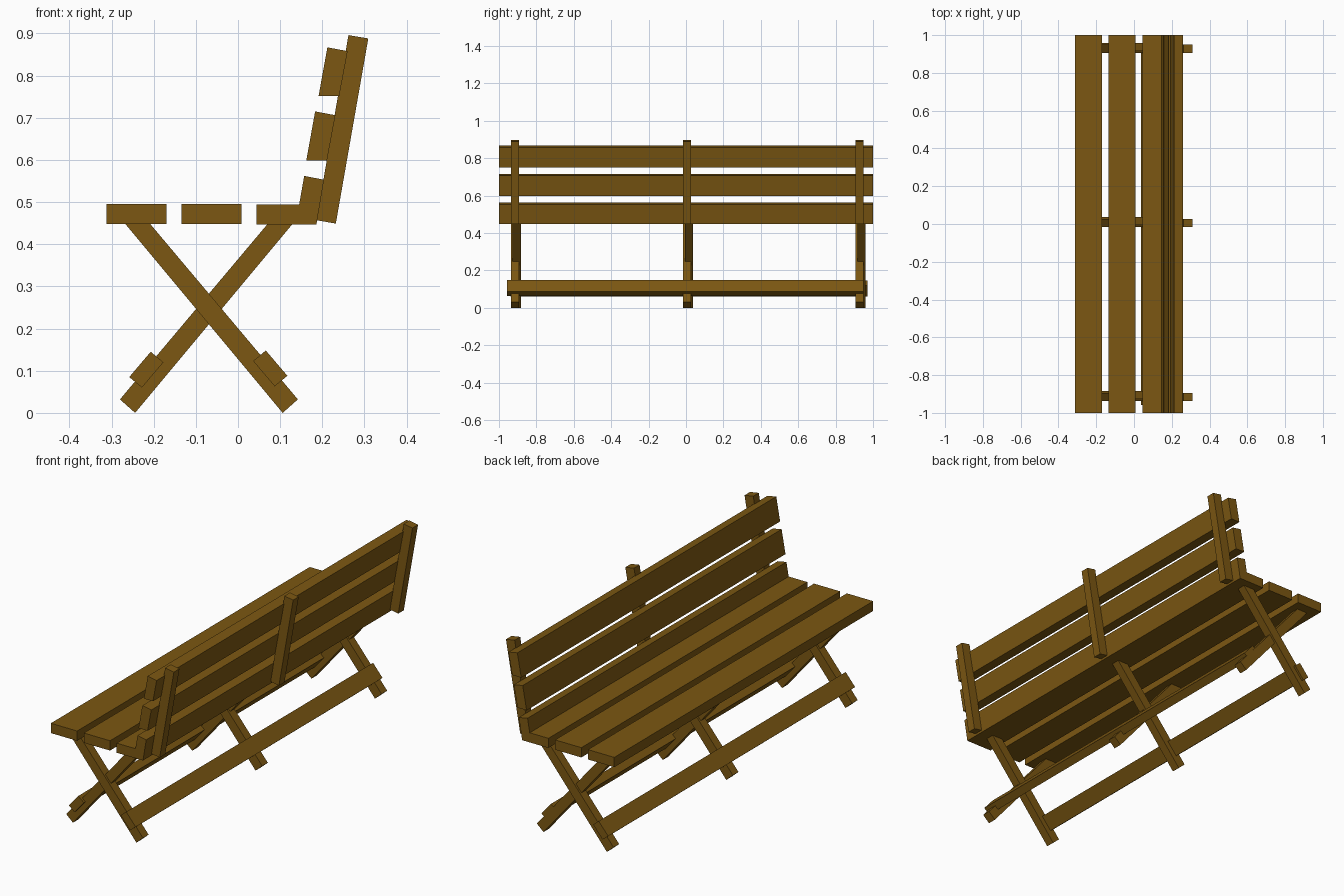
import bpy, bmesh

if "Cube" in bpy.data.objects:
    bpy.data.objects.remove(bpy.data.objects["Cube"])

wood = bpy.data.materials.new("brown wood")
wood.diffuse_color = (0.2, 0.096, 0.006, 1)
wood.use_nodes = True
wood.node_tree.nodes["Principled BSDF"].inputs["Base Color"].default_value = wood.diffuse_color


def extrude(name, profile, y0, y1):
    """Prism: an x/z profile drawn along y."""
    bm = bmesh.new()
    face = bm.faces.new([bm.verts.new((x, y0, z)) for x, z in profile])
    out = bmesh.ops.extrude_face_region(bm, geom=[face])
    moved = [v for v in out["geom"] if isinstance(v, bmesh.types.BMVert)]
    bmesh.ops.translate(bm, verts=moved, vec=(0, y1 - y0, 0))
    bmesh.ops.recalc_face_normals(bm, faces=bm.faces)
    me = bpy.data.meshes.new(name)
    bm.to_mesh(me)
    bm.free()
    me.materials.append(wood)
    ob = bpy.data.objects.new(name, me)
    bpy.context.collection.objects.link(ob)
    return ob


def mirror(profile, axis=-0.069):
    return [(2 * axis - x, z) for x, z in profile]


# Two flat seat slats
for i, x in enumerate((-0.312, -0.134)):
    extrude(f"seat_slat_{i + 1}",
            [(x, 0.448), (x + 0.142, 0.448), (x + 0.142, 0.496), (x, 0.496)], -1, 1)

# Rear seat slat joined to the lowest back slat
extrude("rear_seat_and_low_back_slat",
        [(0.044, 0.447), (0.186, 0.447), (0.204, 0.553), (0.157, 0.562),
         (0.145, 0.494), (0.044, 0.494)], -1, 1)

# Upper back slats, leaning, with level undersides
for i, (x, z) in enumerate(((0.162, 0.599), (0.191, 0.751))):
    extrude(f"back_slat_{i + 1}",
            [(x, z), (x + 0.049, z), (x + 0.069, z + 0.107), (x + 0.021, z + 0.116)], -1, 1)

# Back posts and crossed legs at three stations
post = [(0.186, 0.457), (0.232, 0.449), (0.309, 0.888), (0.262, 0.896)]
leg = [(0.106, 0.0), (0.142, 0.032), (-0.209, 0.449), (-0.268, 0.449)]
h = 0.0215
for i, y in enumerate((-0.915, 0.006, 0.928)):
    extrude(f"back_post_{i + 1}", post, y - h, y + h)
    extrude(f"leg_to_right_{i + 1}", leg, y - h, y + h)
    extrude(f"leg_to_left_{i + 1}", mirror(leg), y - h + 0.01, y + h + 0.01)

# Long stretchers set into the legs
rail = [(0.066, 0.148), (0.036, 0.123), (0.087, 0.063), (0.117, 0.088)]
extrude("right_stretcher", rail, -0.958, 0.949)
extrude("left_stretcher", [(x - 0.003, z - 0.003) for x, z in mirror(rail)], -0.938, 0.97)
